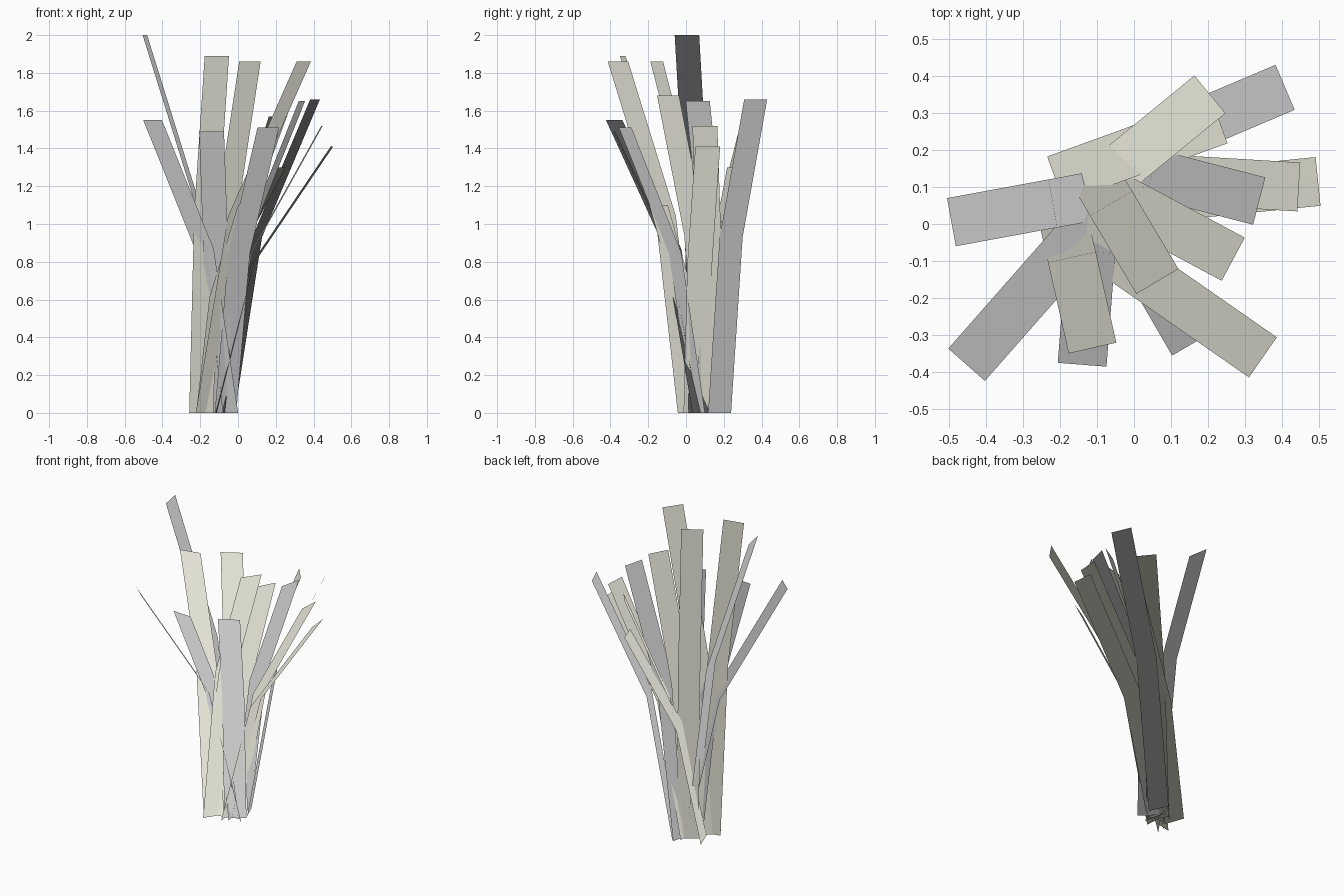
import bpy
from mathutils import Vector

if "Cube" in bpy.data.objects:
    bpy.data.objects.remove(bpy.data.objects["Cube"])

WIDTH = 0.132   # constant strip width
FOLD_Z = 0.56   # fold height as part of the tip height
FOLD_R = 0.32   # fold reach as part of the total reach
SPREAD = 0.35   # outward lean of the upward shading normals

# Each blade: tip centre x, y, tip height, lean direction x, y, total reach, olive tint
BLADES = [
    (-0.493, 0.005, 2.00, -0.98, -0.18, 0.41, False),
    (-0.452, -0.380, 1.55, -0.66, -0.75, 0.61, False),
    (-0.140, -0.380, 1.49, -0.077, -0.997, 0.45, False),
    (-0.112, -0.335, 1.89, 0.22, -0.97, 0.37, True),
    (0.063, -0.155, 1.86, 0.51, -0.86, 0.36, True),
    (0.348, -0.360, 1.86, 0.82, -0.57, 0.65, True),
    (0.160, -0.322, 1.51, 0.50, -0.86, 0.45, False),
    (0.268, -0.095, 1.68, 0.88, -0.47, 0.45, True),
    (0.338, 0.062, 1.65, 0.97, -0.25, 0.44, False),
    (0.445, 0.100, 1.52, 0.998, -0.06, 0.55, True),
    (0.497, 0.115, 1.41, 0.99, 0.10, 0.62, True),
    (0.408, 0.369, 1.66, 0.92, 0.39, 0.49, False),
    (0.205, 0.350, 1.57, 0.77, 0.63, 0.41, True),
    (0.230, 0.280, 1.30, 0.94, 0.34, 0.47, True),
    (0.045, -0.145, 1.10, 0.74, -0.67, 0.30, True),
]

olive = bpy.data.materials.new("olive_grey")
olive.diffuse_color = (0.8, 0.8, 0.7, 1)
olive.use_nodes = True
olive.node_tree.nodes["Principled BSDF"].inputs["Base Color"].default_value = olive.diffuse_color


def grass_blade(index, x, y, height, dx, dy, reach, tinted):
    """Strip of two quads, folded once on the way to the tip."""
    lean = Vector((dx, dy, 0)).normalized()
    side = Vector((-lean.y, lean.x, 0)) * WIDTH / 2
    base = Vector((x, y, 0)) - lean * reach
    verts = []
    for r, h in ((0, 0), (FOLD_R, FOLD_Z), (1, 1)):
        centre = base + lean * reach * r + Vector((0, 0, height * h))
        verts += [centre - side, centre + side]
    mesh = bpy.data.meshes.new(f"grass_blade_{index}")
    mesh.from_pydata(verts, [], [(0, 2, 3, 1), (2, 4, 5, 3)])
    mesh.shade_smooth()
    # Foliage shading: normals point up and outward along the lean
    normal = (lean * SPREAD + Vector((0, 0, 1))).normalized()
    mesh.normals_split_custom_set_from_vertices([normal] * len(verts))
    if tinted:
        mesh.materials.append(olive)
    bpy.context.collection.objects.link(bpy.data.objects.new(mesh.name, mesh))


# Tuft of grass blades
for i, blade in enumerate(BLADES, 1):
    grass_blade(i, *blade)
